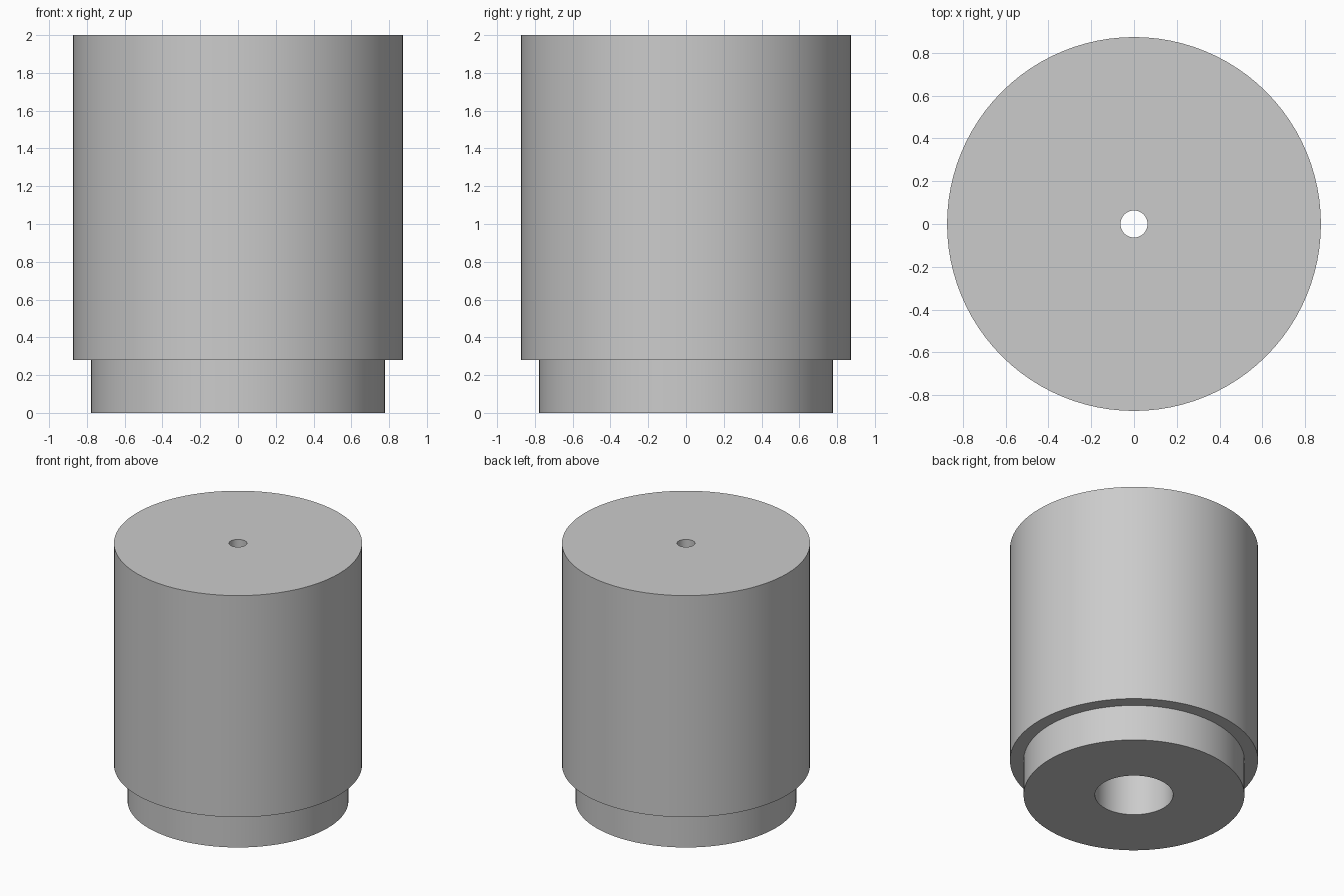
import bpy
import bmesh
import math

SIDES = 96

cube = bpy.data.objects.get("Cube")
if cube:
    bpy.data.objects.remove(cube, do_unlink=True)

# Plain grey material
grey = bpy.data.materials.new("plain_grey")
grey.use_nodes = True
colour = (0.6, 0.6, 0.6, 1.0)
grey.diffuse_color = colour
grey.node_tree.nodes["Principled BSDF"].inputs["Base Color"].default_value = colour


def lathe(name, profile, material):
    """Revolve a closed (radius, height) profile around the z axis."""
    bm = bmesh.new()
    verts = [bm.verts.new((r, 0, z)) for r, z in profile]
    edges = [bm.edges.new((a, b)) for a, b in zip(verts, verts[1:] + verts[:1])]
    bmesh.ops.spin(bm, geom=verts + edges, cent=(0, 0, 0), axis=(0, 0, 1),
                   angle=math.tau, steps=SIDES, use_merge=True)
    bmesh.ops.remove_doubles(bm, verts=bm.verts, dist=1e-5)
    bmesh.ops.recalc_face_normals(bm, faces=bm.faces)
    mesh = bpy.data.meshes.new(name)
    bm.to_mesh(mesh)
    bm.free()
    mesh.materials.append(material)
    obj = bpy.data.objects.new(name, mesh)
    bpy.context.collection.objects.link(obj)
    bpy.ops.object.select_all(action="DESELECT")
    obj.select_set(True)
    bpy.context.view_layer.objects.active = obj
    bpy.ops.object.shade_smooth_by_angle(angle=math.radians(30))
    return obj


# Dimensions of the stepped outside and the stepped bore
body_radius, spigot_radius = 0.873, 0.777
bore_radius, hole_radius = 0.275, 0.063
top, shoulder, bore_end = 2.0, 0.28, 1.0

# Cylindrical body with a narrower foot, wide bore below and a small hole above
lathe("stepped_bush", [
    (bore_radius, 0),
    (spigot_radius, 0),
    (spigot_radius, shoulder),
    (body_radius, shoulder),
    (body_radius, top),
    (hole_radius, top),
    (hole_radius, bore_end),
    (bore_radius, bore_end),
], grey)
